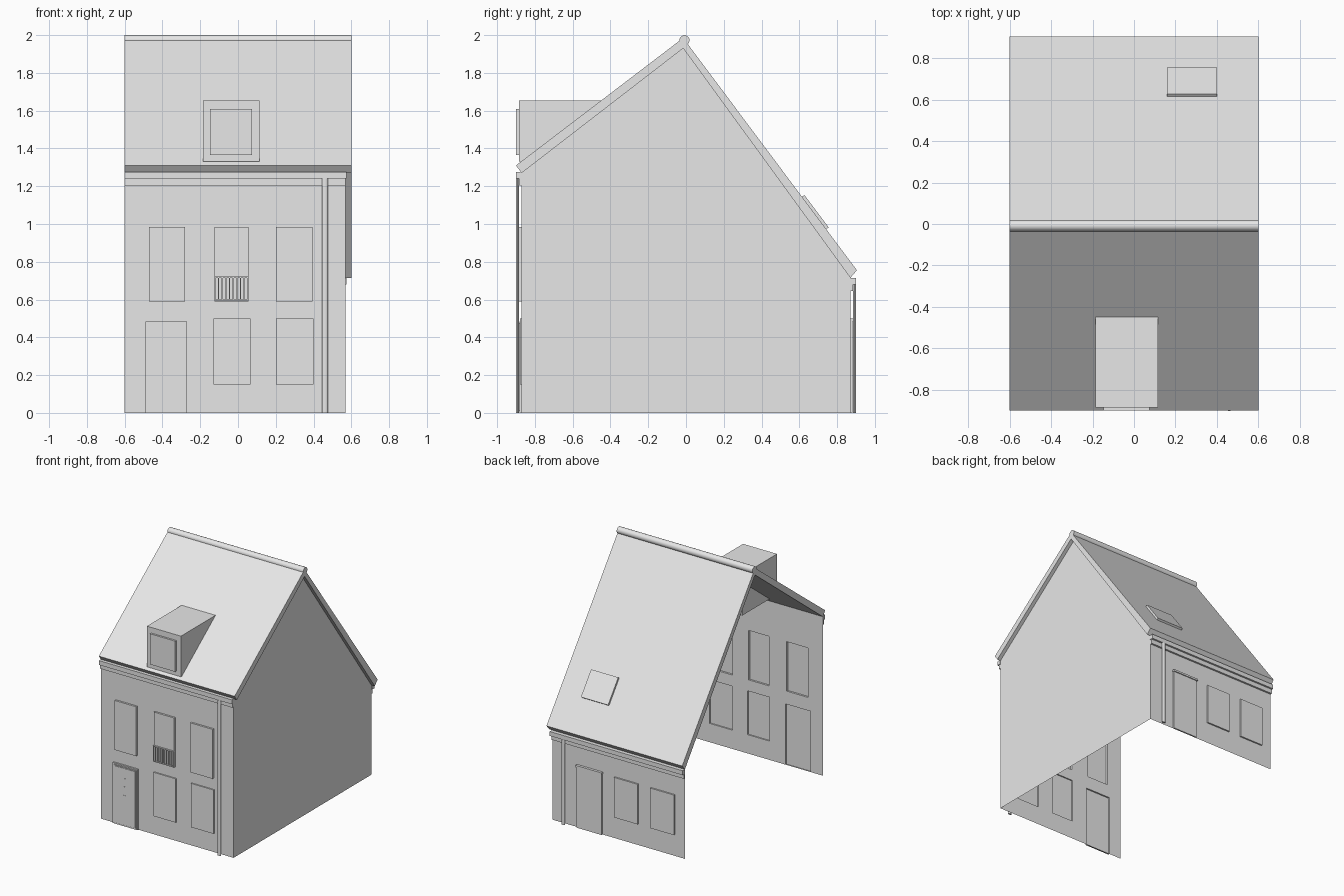
import bpy, bmesh, math
from mathutils import Vector

cube = bpy.data.objects.get("Cube")
if cube:
    bpy.data.objects.remove(cube, do_unlink=True)

GREY = bpy.data.materials.new("plain_grey")
GREY.use_nodes = True
GREY.diffuse_color = (0.8, 0.8, 0.8, 1)
GREY.node_tree.nodes["Principled BSDF"].inputs["Base Color"].default_value = (0.8, 0.8, 0.8, 1)

LEFT, RIGHT, ROOF_END = -0.6, 0.57, 0.6
WALL_Y = 0.87
RIDGE = (-0.015, 1.985)
RIDGE_IN = (-0.015, 1.93)


def finish(name, bm):
    mesh = bpy.data.meshes.new(name)
    bm.to_mesh(mesh)
    bm.free()
    mesh.materials.append(GREY)
    ob = bpy.data.objects.new(name, mesh)
    bpy.context.collection.objects.link(ob)
    return ob


def box(name, x, y, z):
    """Closed box from three (low, high) ranges."""
    bm = bmesh.new()
    bmesh.ops.create_cube(bm, size=1)
    for v in bm.verts:
        v.co = [r[0] if c < 0 else r[1] for c, r in zip(v.co, (x, y, z))]
    return finish(name, bm)


def prism(name, profile, x0, x1):
    """Extrude a (y, z) profile along x."""
    bm = bmesh.new()
    face = bm.faces.new([bm.verts.new((x0, y, z)) for y, z in profile])
    new = bmesh.ops.extrude_face_region(bm, geom=[face])["geom"]
    for v in new:
        if isinstance(v, bmesh.types.BMVert):
            v.co.x = x1
    bmesh.ops.recalc_face_normals(bm, faces=bm.faces)
    return finish(name, bm)


def wall(name, side, top, holes):
    """Thin wall across x, left open at each (x0, x1, z0, z1) hole."""
    xs = sorted({LEFT, RIGHT, *(v for h in holes for v in h[:2])})
    zs = sorted({0, top, *(v for h in holes for v in h[2:])})
    bm = bmesh.new()
    for a, b in zip(xs, xs[1:]):
        for c, d in zip(zs, zs[1:]):
            if any(h[0] <= a and b <= h[1] and h[2] <= c and d <= h[3] for h in holes):
                continue
            pts = [(a, c), (b, c), (b, d), (a, d)]
            if side > 0:
                pts.reverse()
            bm.faces.new([bm.verts.new((x, side * WALL_Y, z)) for x, z in pts])
    bmesh.ops.remove_doubles(bm, verts=bm.verts, dist=0.0001)
    return finish(name, bm)


def bay(name, side, hole, depth):
    """Panel standing proud of the wall, open towards the room."""
    x0, x1, z0, z1 = hole
    ob = box(name, (x0, x1), sorted((side * WALL_Y, side * (WALL_Y + depth))), (z0, z1))
    bm = bmesh.new()
    bm.from_mesh(ob.data)
    inner = [f for f in bm.faces if f.normal.y * side < -0.5]
    bmesh.ops.delete(bm, geom=inner, context="FACES_ONLY")
    bm.to_mesh(ob.data)
    bm.free()


def pipe(name, x, y, height):
    """Flattened round downpipe."""
    bm = bmesh.new()
    bmesh.ops.create_cone(bm, cap_ends=True, segments=12, radius1=0.016, radius2=0.016, depth=height)
    for v in bm.verts:
        v.co = Vector((v.co.x + x, v.co.y * 0.5 + y, v.co.z + height / 2))
    shade(finish(name, bm))


def shade(ob):
    bpy.ops.object.select_all(action="DESELECT")
    ob.select_set(True)
    bpy.context.view_layer.objects.active = ob
    bpy.ops.object.shade_smooth_by_angle(angle=math.radians(40))


# Front wall with its windows and door
upper = [(-0.47, -0.28, 0.59, 0.985), (-0.125, 0.055, 0.59, 0.985), (0.2, 0.395, 0.59, 0.985)]
lower = [(-0.13, 0.065, 0.15, 0.5), (0.2, 0.4, 0.15, 0.5)]
front_door = (-0.49, -0.27, 0, 0.485)
wall("front_wall", -1, 1.27, upper + lower + [front_door])
for i, h in enumerate(upper):
    bay(f"upper_window_{i}", -1, h, 0.015)
for i, h in enumerate(lower):
    bay(f"lower_window_{i}", -1, h, 0.01)
bay("front_door_frame", -1, front_door, 0.012)
box("front_door_moulding", (-0.48, -0.28), (-0.887, -0.882), (0.01, 0.475))
box("front_door_leaf", (-0.47, -0.287), (-0.891, -0.887), (0.015, 0.467))
for i, z in enumerate((0.2, 0.27, 0.335)):
    box(f"door_light_{i}", (-0.387, -0.37), (-0.894, -0.891), (z, z + 0.053))

# Balcony railing
for i in range(10):
    x = -0.125 + i * 0.0193
    box(f"railing_bar_{i}", (x, x + 0.006), (-0.897, -0.89), (0.6, 0.72))
for i, z in enumerate((0.595, 0.715)):
    box(f"railing_rail_{i}", (-0.125, 0.055), (-0.897, -0.885), (z, z + 0.006))

# Back wall with door and windows
back_door = (0.13, 0.35, 0, 0.5)
back_windows = [(-0.19, 0.02, 0.17, 0.49), (-0.51, -0.3, 0.17, 0.49)]
wall("back_wall", 1, 0.715, back_windows + [back_door])
bay("back_door", 1, back_door, 0.012)
box("back_door_lintel", (0.125, 0.355), (0.87, 0.89), (0.485, 0.5))
for i, h in enumerate(back_windows):
    bay(f"back_window_{i}", 1, h, 0.012)

# Gable wall on one side only
bm = bmesh.new()
gable = [(-WALL_Y, 0), (WALL_Y, 0), (WALL_Y, 0.715), RIDGE_IN, (-WALL_Y, 1.27)]
bm.faces.new([bm.verts.new((RIGHT, y, z)) for y, z in gable])
finish("gable_wall", bm)

# Roof slopes and ridge
prism("front_roof", [RIDGE, (-0.9, 1.31), (-0.87, 1.27), RIDGE_IN], LEFT, ROOF_END)
prism("back_roof", [RIDGE, (0.905, 0.755), (0.87, 0.715), RIDGE_IN], LEFT, ROOF_END)
ridge = [(-0.008 + 0.027 * math.cos(a), 1.973 + 0.027 * math.sin(a))
         for a in (math.tau * i / 14 for i in range(14))]
shade(prism("ridge_cap", ridge, LEFT, ROOF_END))

# Gutters, fascias and downpipes
for name, s, top in (("front", -1, 1.275), ("back", 1, 0.715)):
    box(f"{name}_gutter", (LEFT, RIGHT + 0.005), sorted((s * 0.87, s * 0.9)), (top - 0.035, top))
    box(f"{name}_fascia", (LEFT, RIGHT), sorted((s * 0.87, s * 0.885)), (top - 0.07, top - 0.035))
    pipe(f"{name}_downpipe", 0.46, s * 0.893, top - 0.035)

# Dormer and its window
box("dormer", (-0.185, 0.115), (-0.885, -0.448), (1.33, 1.655))
box("dormer_window", (-0.147, 0.075), (-0.9, -0.885), (1.365, 1.61))

# Skylight lying on the back slope
d = (Vector((0.905, 0.755)) - Vector(RIDGE)).normalized()
n = Vector((-d.y, d.x))
start = Vector(RIDGE) + d * 1.05
sky = [start, start + d * 0.215, start + d * 0.215 + n * 0.016, start + n * 0.016]
prism("skylight", [tuple(p) for p in sky], 0.16, 0.4)
